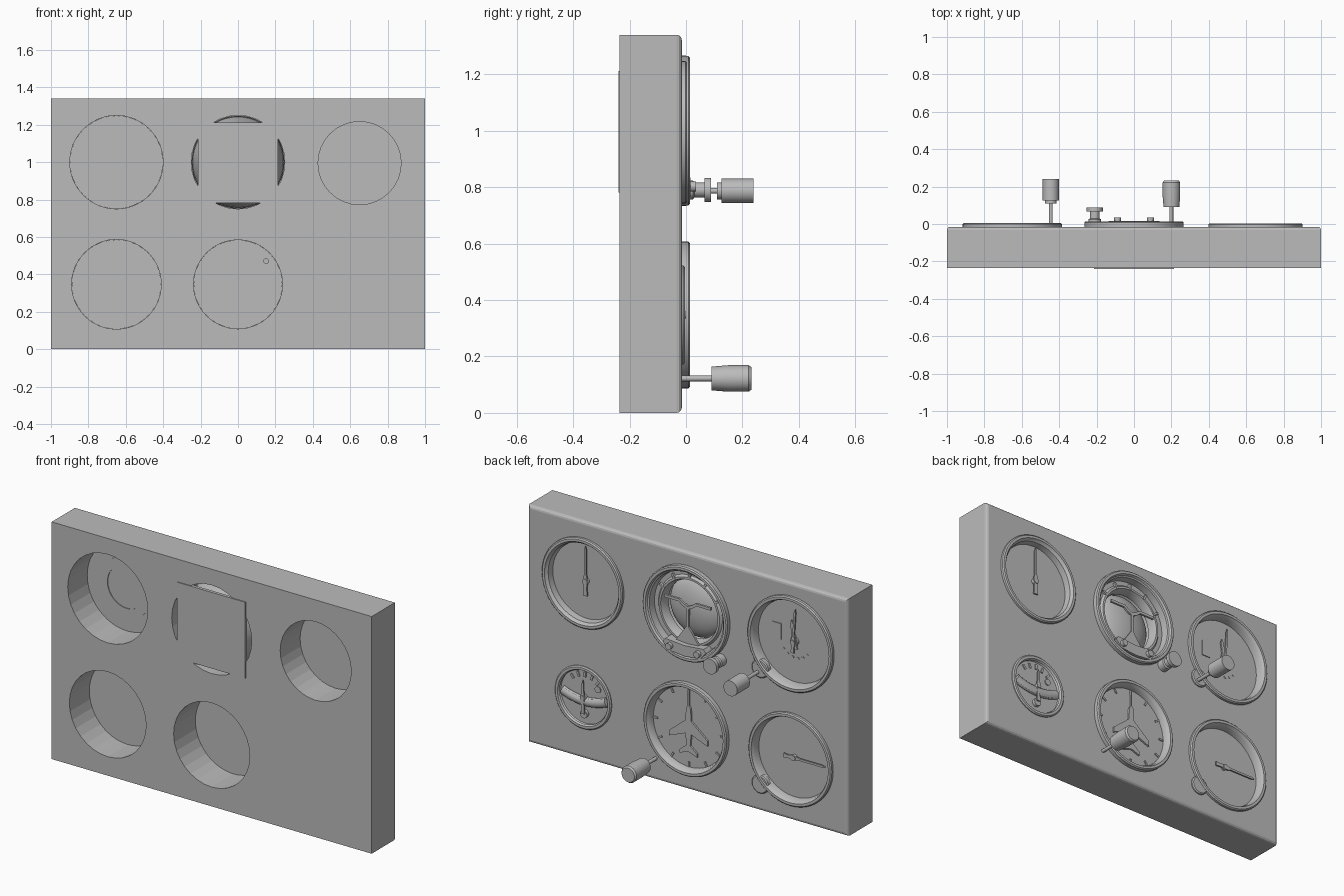
import bpy, bmesh, math

if "Cube" in bpy.data.objects:
    bpy.data.objects.remove(bpy.data.objects["Cube"])

grey = bpy.data.materials.new("plain_grey")
grey.diffuse_color = (0.5, 0.5, 0.5, 1)
grey.use_nodes = True
grey.node_tree.nodes["Principled BSDF"].inputs["Base Color"].default_value = grey.diffuse_color


def finish(name, bm, smooth=True):
    bmesh.ops.remove_doubles(bm, verts=bm.verts, dist=1e-5)
    bmesh.ops.recalc_face_normals(bm, faces=bm.faces)
    me = bpy.data.meshes.new(name)
    bm.to_mesh(me)
    bm.free()
    ob = bpy.data.objects.new(name, me)
    bpy.context.collection.objects.link(ob)
    me.materials.append(grey)
    if smooth:
        bpy.ops.object.select_all(action='DESELECT')
        ob.select_set(True)
        bpy.context.view_layer.objects.active = ob
        bpy.ops.object.shade_smooth_by_angle(angle=math.radians(30))
    return ob


def lathe(name, c, profile, n=48):
    """Spin (radius, y) points about an axis along y through c = (x, z)."""
    bm = bmesh.new()
    vs = [bm.verts.new((c[0] + r, y, c[1])) for r, y in profile]
    es = [bm.edges.new(p) for p in zip(vs, vs[1:])]
    bmesh.ops.spin(bm, geom=vs + es, cent=(c[0], 0, c[1]), axis=(0, 1, 0),
                   angle=2 * math.pi, steps=n)
    return finish(name, bm)


def rod(name, c, r, y0, y1, n=24):
    return lathe(name, c, [(0, y0), (r, y0), (r, y1), (0, y1)], n)


def plate(name, c, pts, y0, y1):
    """Extrude an outline of (x, z) points from y0 to y1."""
    bm = bmesh.new()
    f = bm.faces.new([bm.verts.new((c[0] + x, y0, c[1] + z)) for x, z in pts])
    g = bmesh.ops.extrude_face_region(bm, geom=[f])["geom"]
    bmesh.ops.translate(bm, vec=(0, y1 - y0, 0),
                        verts=[v for v in g if isinstance(v, bmesh.types.BMVert)])
    return finish(name, bm, False)


def rect(w, h, x=0, z=0):
    return [(x - w, z - h), (x + w, z - h), (x + w, z + h), (x - w, z + h)]


def mirror(half):
    return half + [(-x, z) for x, z in reversed(half) if abs(x) > 1e-6]


def ticks(name, c, r0, r1, w, angles, y0, y1):
    bm = bmesh.new()
    for a in angles:
        s, k = math.sin(math.radians(a)), math.cos(math.radians(a))
        lo, hi = ([bm.verts.new((c[0] + r * s + t * k, y, c[1] + r * k - t * s))
                   for r, t in ((r0, -w), (r1, -w), (r1, w), (r0, w))] for y in (y0, y1))
        bm.faces.new(lo)
        bm.faces.new(hi)
        for i in range(4):
            j = (i + 1) % 4
            bm.faces.new((lo[i], lo[j], hi[j], hi[i]))
    return finish(name, bm, False)


ALT, ATT, ASI = (-.65, 1.0), (0, 1.0), (.65, .995)
VSI, HDG, TRN = (-.65, .347), (0, .347), (.65, .347)

# panel block with its rounded instrument side
bm = bmesh.new()
bmesh.ops.create_cube(bm, size=1)
for v in bm.verts:
    v.co = (v.co.x * 2, -.125 + v.co.y * .22, .67 + v.co.z * 1.34)
rim = [e for e in bm.edges if all(v.co.y > -.1 for v in e.verts)]
bmesh.ops.bevel(bm, geom=rim, offset=.018, segments=3, profile=.5, affect='EDGES')
panel = finish("panel", bm, False)

# bores: five go through, the turn gauge is only a shallow pocket
for c, r, y0 in ((ALT, .25, -.4), (ATT, .25, -.4), (ASI, .222, -.4),
                 (VSI, .24, -.4), (HDG, .238, -.4), (TRN, .16, -.06)):
    cut = rod("bore_cutter", c, r, y0, .1, 32)
    cut.hide_render = True
    m = panel.modifiers.new("bore", 'BOOLEAN')
    m.operation, m.solver, m.object = 'DIFFERENCE', 'EXACT', cut
    bpy.ops.object.select_all(action='DESELECT')
    panel.select_set(True)
    bpy.context.view_layer.objects.active = panel
    bpy.ops.object.modifier_apply(modifier=m.name)
    bpy.data.objects.remove(cut)
bpy.ops.object.shade_flat()


# bezels: a raised lip stepping down to the dial
def bezel(name, c, r, inner, top, deep):
    lathe(name + "_bezel", c, [
        (r, -.02), (r, top - .006), (r - .006, top), (r - .02, top), (r - .026, top - .012),
        (inner + .006, top - .016), (inner, deep), (inner, deep - .01),
        (inner + .01, deep - .01), (inner + .01, -.02), (r, -.02)], 64)


bezel("altimeter", ALT, .266, .232, .005, -.05)
bezel("attitude", ATT, .265, .225, .014, -.04)
bezel("airspeed", ASI, .252, .214, .004, -.045)
bezel("climb", VSI, .26, .226, .004, -.045)
bezel("heading", HDG, .26, .225, .014, -.03)
bezel("turn", TRN, .176, .152, -.004, -.03)

# flat dials
for n, c, r, y in (("altimeter", ALT, .249, -.05), ("airspeed", ASI, .222, -.045),
                   ("climb", VSI, .239, -.045), ("heading", HDG, .237, -.03),
                   ("turn", TRN, .16, -.03)):
    rod(n + "_dial", c, r, y - .012, y, 48)

# corner lugs under the altimeter and climb gauge knob positions
for n, c in (("altimeter", ALT), ("climb", VSI)):
    d = .192
    lathe(n + "_lug", (c[0] + d, c[1] - d),
          [(0, -.03), (.052, -.03), (.052, -.008), (.046, -.003), (0, -.003)], 24)


# needles
def needle(name, c, length, tail, w, y, angle=0):
    a = math.radians(angle)
    half = [(0, length), (w * .5, length - .02), (w * .5, .04), (w * 1.3, .0),
            (w * .7, -.03), (w, -tail)]
    pts = [(x * math.cos(a) + z * math.sin(a), z * math.cos(a) - x * math.sin(a))
           for x, z in mirror(half)]
    plate(name, c, pts, y, y + .008)
    rod(name + "_hub", c, w * 1.2, y - .02, y + .012)


needle("airspeed_needle", ASI, .2, .08, .013, -.035)
needle("climb_needle", VSI, .2, .06, .012, -.035, -90)
needle("altimeter_long_hand", ALT, .19, .06, .011, -.032, -4)
needle("altimeter_short_hand", ALT, .12, .04, .018, -.042, 8)

# altimeter details: pressure window, scale arc and rear drum
plate("pressure_window", ALT, rect(.026, .045, .115, .03), -.05, -.045)
ticks("altimeter_scale", ALT, .09, .1, .006, range(130, 231, 20), -.051, -.046)
lathe("altimeter_drum", ALT, [(.12, -.062), (.12, -.066), (.165, -.066), (.165, -.062)])

# attitude gauge: housing, square back plate, mask ring and horizon ball
lathe("attitude_housing", ATT, [(0, -.225), (.2, -.225), (.23, -.14), (.248, -.05),
                                (.225, -.045)])
plate("attitude_back_plate", ATT, rect(.213, .215, 0, -.003), -.24, -.222)
lathe("attitude_mask", ATT, [(.245, -.04), (.2, -.04), (.19, -.028), (.178, -.028),
                             (.165, -.06), (.165, -.08), (.245, -.08), (.245, -.04)], 64)
lathe("horizon_ball", ATT, [(.175 * math.sin(math.radians(a)),
                             -.12 + .075 * math.cos(math.radians(a)))
                            for a in range(0, 91, 10)])
ticks("bank_marks", ATT, .18, .215, .006, (-60, -30, 0, 30, 60), -.04, -.026)

# attitude aircraft symbol on its post, with bracket and screws
plate("symbol_wings", ATT, mirror([(0, .035), (.03, .05), (.05, .065), (.145, .065),
                                   (.145, .05), (.055, .05), (.03, .03), (0, .018)]),
      -.024, -.012)
plate("symbol_post", ATT, mirror([(0, .03), (.008, .03), (.008, -.08), (.075, -.175),
                                  (0, -.175)]), -.024, -.012)
plate("symbol_bracket", ATT, mirror([(0, -.175), (.12, -.165), (.135, -.185),
                                     (.1, -.225), (0, -.235)]), -.04, .016)
for s in (-1, 1):
    rod("bracket_screw", (s * .088, .802), .018, 0, .035, 20)

# heading gauge: ticks, aircraft plan and small rear stub
ticks("heading_marks", HDG, .195, .222, .005, range(0, 360, 30), -.032, -.024)
plate("heading_aircraft", HDG, mirror([(0, .13), (.014, .11), (.018, .04), (.12, -.045),
                                       (.12, -.075), (.018, -.035), (.012, -.1),
                                       (.055, -.135), (.055, -.155), (0, -.135)]),
      -.03, -.02)
plate("heading_pointer", HDG, rect(.004, .045, 0, .17), -.03, -.02)
rod("heading_stub", (HDG[0] + .15, HDG[1] + .124), .015, -.055, -.04, 16)

# turn gauge: curved level tube, ball, needle and marks
bm = bmesh.new()
rings = []
for i in range(17):
    a = math.radians(-24 + 3 * i)
    rings.append([bm.verts.new((TRN[0] + (.34 + .026 * math.cos(t)) * math.sin(a),
                                -.026 + .02 * math.sin(t),
                                TRN[1] + .315 - (.34 + .026 * math.cos(t)) * math.cos(a)))
                  for t in [j * math.pi / 6 for j in range(12)]])
for p, q in zip(rings, rings[1:]):
    for j in range(12):
        k = (j + 1) % 12
        bm.faces.new((p[j], p[k], q[k], q[j]))
bm.faces.new(rings[0])
bm.faces.new(rings[-1])
finish("level_tube", bm)
needle("turn_needle", TRN, .1, .09, .011, -.012)
rod("turn_ball", (TRN[0], TRN[1] - .095), .022, -.03, -.012)
rod("warning_flag", (TRN[0] - .08, TRN[1] + .06), .018, -.03, -.024)
ticks("turn_marks", TRN, .11, .138, .006, (-40, -20, 0, 20, 40), -.031, -.024)

# knobs on their shafts
lathe("heading_knob", (.2, .122), [(0, -.03), (.01, -.03), (.01, .09), (.042, .09),
                                   (.047, .15), (.047, .222), (.04, .232), (0, .232)], 32)
lathe("altimeter_knob", (-.445, .787), [(0, -.03), (.01, -.03), (.01, .11), (.03, .11),
                                        (.03, .126), (.043, .126), (.043, .24), (0, .24)], 32)
lathe("attitude_knob", (-.21, .79), [(0, -.03), (.033, -.03), (.033, .025), (.026, .03),
                                     (.026, .066), (.043, .066), (.043, .088), (0, .088)], 32)
